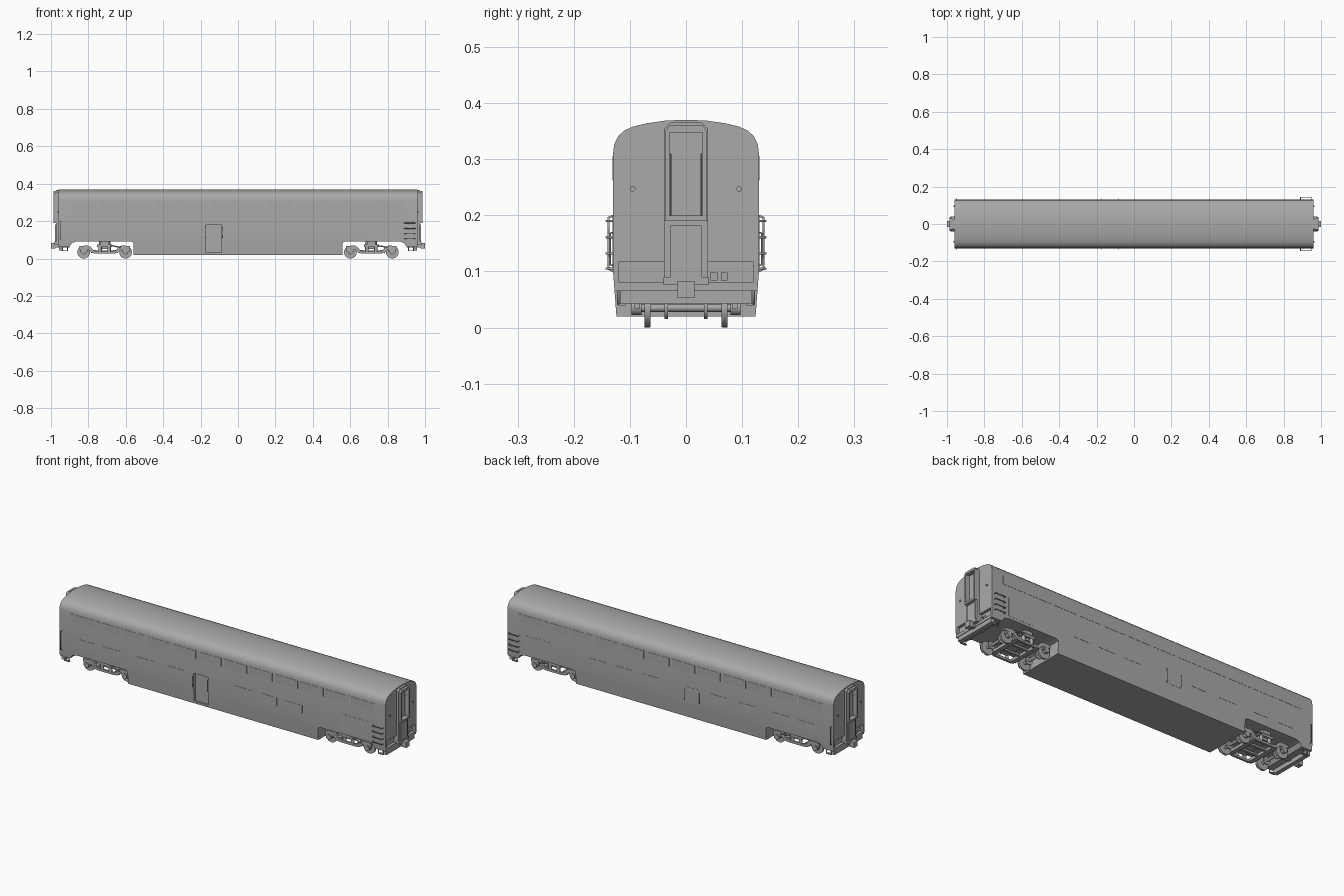
import bpy, bmesh, math
from mathutils import Vector, Matrix

cube = bpy.data.objects.get("Cube")
if cube:
    bpy.data.objects.remove(cube)

grey = bpy.data.materials.new("plain grey")
grey.use_nodes = True
COLOUR = (0.4, 0.4, 0.4, 1)
grey.diffuse_color = COLOUR
grey.node_tree.nodes["Principled BSDF"].inputs["Base Color"].default_value = COLOUR


def finish(name, bm):
    bmesh.ops.recalc_face_normals(bm, faces=bm.faces)
    mesh = bpy.data.meshes.new(name)
    bm.to_mesh(mesh)
    bm.free()
    mesh.materials.append(grey)
    obj = bpy.data.objects.new(name, mesh)
    bpy.context.collection.objects.link(obj)
    return obj


def box(name, xs, ys, zs):
    bm = bmesh.new()
    lo, hi = [Vector(v) for v in zip(sorted(xs), sorted(ys), sorted(zs))] 
    bmesh.ops.create_cube(bm, size=1, matrix=Matrix.Translation((lo + hi) / 2) @ Matrix.Diagonal((*(hi - lo), 1)))
    return finish(name, bm)


def prism(name, pts, axis, a, b):
    """Extrude a flat outline along x (points are y, z) or y (points are x, z)."""
    bm = bmesh.new()
    place = (lambda p, t: (t, *p)) if axis == "x" else (lambda p, t: (p[0], t, p[1]))
    face = bm.faces.new([bm.verts.new(place(p, a)) for p in pts])
    geo = bmesh.ops.extrude_face_region(bm, geom=[face])["geom"]
    shift = Vector((b - a, 0, 0)) if axis == "x" else Vector((0, b - a, 0))
    bmesh.ops.translate(bm, vec=shift, verts=[g for g in geo if isinstance(g, bmesh.types.BMVert)])
    return finish(name, bm)


def cylinder(name, centre, radius, length, axis="Y", sides=24):
    bm = bmesh.new()
    turn = Matrix.Rotation(math.pi / 2, 4, "X" if axis == "Y" else "Y") if axis != "Z" else Matrix()
    bmesh.ops.create_cone(bm, cap_ends=True, segments=sides, radius1=radius, radius2=radius,
                          depth=length, matrix=Matrix.Translation(centre) @ turn)
    return smooth(finish(name, bm))


def smooth(obj):
    bpy.ops.object.select_all(action="DESELECT")
    obj.select_set(True)
    bpy.context.view_layer.objects.active = obj
    bpy.ops.object.shade_smooth_by_angle(angle=math.radians(35))
    return obj


def cut(obj, cutter):
    cutter.hide_render = True
    mod = obj.modifiers.new("cut", "BOOLEAN")
    mod.operation, mod.solver, mod.object = "DIFFERENCE", "EXACT", cutter
    bpy.context.view_layer.objects.active = obj
    bpy.ops.object.modifier_apply(modifier=mod.name)
    bpy.data.objects.remove(cutter)


def rail(name, pts, radius=0.0022):
    curve = bpy.data.curves.new(name, "CURVE")
    curve.dimensions = "3D"
    curve.bevel_depth, curve.bevel_resolution, curve.use_fill_caps = radius, 1, True
    line = curve.splines.new("POLY")
    line.points.add(len(pts) - 1)
    for point, co in zip(line.points, pts):
        point.co = (*co, 1)
    curve.materials.append(grey)
    obj = bpy.data.objects.new(name, curve)
    bpy.context.collection.objects.link(obj)


# Car body: arched section, cut away for the trucks and the end platforms
half = [(0.124, 0.02), (0.13, 0.1), (0.13, 0.31), (0.128, 0.326), (0.121, 0.341), (0.11, 0.351),
        (0.095, 0.358), (0.07, 0.364), (0.035, 0.369)]
body = prism("car_body", half + [(0, 0.37)] + [(-y, z) for y, z in reversed(half)], "x", -0.96, 0.96)
for s in (-1, 1):
    well = [(0.56, -0.1), (0.56, 0.085), (0.575, 0.092), (0.86, 0.092), (0.885, 0.085),
            (0.9, 0.065), (1, 0.065), (1, -0.1)]
    cut(body, prism("well_cutter", [(s * x, z) for x, z in well], "y", -0.2, 0.2))
    # recess across the bottom of the end wall, beside the gangway
    cut(body, box("recess_cutter", (s * 0.945, s * 1.1), (-0.119, 0.119), (0.08, 0.118)))
cut(body, box("doorway_cutter", (-0.17, -0.087), (-0.2, -0.115), (0.032, 0.182)))
smooth(body)

# Side doors, grab rails and window plates
box("door_leaf", (-0.162, -0.095), (-0.118, -0.114), (0.036, 0.176))
for side in (-1, 1):
    for x in (-0.172, -0.085):
        rail("door_rail", [(x, side * 0.129, 0.11), (x, side * 0.135, 0.112),
                           (x, side * 0.135, 0.168), (x, side * 0.129, 0.17)], 0.0015)
    wall = (side * 0.128, side * 0.1312)
    for i in range(12):
        x = -0.825 + i * 0.15
        box("upper_window", (x - 0.068, x + 0.068), wall, (0.262, 0.306))
    for x in (-0.8, -0.65, -0.45, -0.28, 0.12, 0.27, 0.42):
        box("lower_window", (x - 0.05, x + 0.05), wall, (0.14, 0.182))
    box("service_hatch", (0.7, 0.86), (side * 0.128, side * 0.1308), (0.105, 0.2))
box("rear_door", (-0.168, -0.09), (0.125, 0.1308), (0.102, 0.182))

# Corner ladder at one end, tall grab rail at the other
for side in (-1, 1):
    wall, out = side * 0.128, side * 0.142
    for z in (0.105, 0.132, 0.161, 0.19):
        rail("ladder_rung", [(0.89, wall, z), (0.89, out, z), (0.947, out, z), (0.947, wall, z)])
    rail("corner_grab_rail", [(-0.948, wall, 0.1), (-0.948, side * 0.138, 0.104),
                              (-0.948, side * 0.138, 0.196), (-0.948, wall, 0.2)])

# Ends: gangway, sill, coupler, lamps and steps
for s in (-1, 1):
    outline = [(-0.028, 0.365), (-0.039, 0.355), (-0.039, 0.08), (0.039, 0.08), (0.039, 0.355), (0.028, 0.365)]
    gangway = prism("gangway_base", outline, "x", s * 0.94, s * 0.973)
    hood = [(-0.03, 0.36), (-0.037, 0.35), (-0.037, 0.19), (0.037, 0.19), (0.037, 0.35), (0.03, 0.36)]
    frame = prism("gangway_frame", hood, "x", s * 0.965, s * 0.986)
    for part in (gangway, frame):
        cut(part, box("opening_cutter", (s * 0.962, s * 1.1), (-0.029, 0.029), (0.2, 0.348)))
    box("gangway_threshold", (s * 0.95, s * 0.978), (-0.028, 0.028), (0.085, 0.182))
    box("gangway_foot", (s * 0.95, s * 0.98), (-0.04, 0.04), (0.076, 0.09))
    box("end_sill", (s * 0.935, s * 0.957), (-0.118, 0.118), (0.043, 0.076))
    box("coupler_shank", (s * 0.9, s * 0.985), (-0.01, 0.01), (0.06, 0.078))
    box("coupler_head", (s * 0.975, s), (-0.015, 0.015), (0.053, 0.083))
    for side in (-1, 1):
        cylinder("marker_lamp", (s * 0.961, side * 0.095, 0.247), 0.005, 0.008, "X", 12)
        rail("gangway_handle", [(s * 0.972, side * 0.027, 0.2), (s * 0.972, side * 0.027, 0.31)], 0.0015)
        y = side * 0.12
        rail("stirrup_step", [(s * 0.912, y, 0.08), (s * 0.912, y, 0.042),
                              (s * 0.938, y, 0.042), (s * 0.938, y, 0.08)], 0.003)
        box("step_tread", (s * 0.91, s * 0.94), (y, side * 0.108), (0.039, 0.043))
    for y in (0.05, 0.068):
        box("cable_socket", (s * 0.94, s * 0.955), (s * (y - 0.006), s * (y + 0.006)), (0.084, 0.098))


# Trucks: wheels, axles, dropped side frames, springs and cross beams
def truck(cx):
    for dx in (-0.112, 0.112):
        x = cx + dx
        cylinder("axle", (x, 0, 0.035), 0.007, 0.18, "Y", 12)
        for side in (-1, 1):
            cylinder("wheel", (x, side * 0.069, 0.034), 0.034, 0.01)
            cylinder("wheel_flange", (x, side * 0.065, 0.034), 0.0335, 0.003)
            cylinder("axle_bearing", (x, side * 0.088, 0.036), 0.014, 0.018, "Y", 16)
            box("axle_guide", (x - 0.02, x + 0.02), (side * 0.082, side * 0.092), (0.034, 0.062))
            cylinder("brake_disc", (x, side * 0.035, 0.035), 0.02, 0.006)
    left = [(-0.135, 0.066), (-0.135, 0.052), (-0.088, 0.048), (-0.068, 0.03), (-0.045, 0.026)]
    top = [(-0.035, 0.038), (-0.058, 0.042), (-0.075, 0.062), (-0.092, 0.07)]
    pts = left + [(-x, z) for x, z in reversed(left)] + [(-x, z) for x, z in reversed(top)] + top
    pts = [(cx + x, z) for x, z in pts]
    for side in (-1, 1):
        prism("side_frame", pts, "y", side * 0.082, side * 0.094)
        box("bolster_beam", (cx - 0.04, cx + 0.04), (side * 0.08, side * 0.098), (0.062, 0.074))
        box("bolster_pad", (cx - 0.022, cx + 0.022), (side * 0.075, side * 0.1), (0.074, 0.093))
        for dx in (-0.024, 0.024):
            cylinder("spring", (cx + dx, side * 0.088, 0.049), 0.009, 0.03, "Z", 12)
        rail("damper", [(cx + 0.03, side * 0.1, 0.07), (cx + 0.085, side * 0.1, 0.06)], 0.004)
    for dx in (-0.06, 0.06):
        box("cross_beam", (cx + dx - 0.012, cx + dx + 0.012), (-0.085, 0.085), (0.03, 0.045))
    box("bolster", (cx - 0.025, cx + 0.025), (-0.085, 0.085), (0.05, 0.07))
    cylinder("centre_pivot", (cx, 0, 0.08), 0.03, 0.03, "Z")
    for y in (-0.03, 0.03):
        box("long_beam", (cx - 0.07, cx + 0.07), (y - 0.006, y + 0.006), (0.034, 0.044))


for s in (-1, 1):
    truck(s * 0.713)
